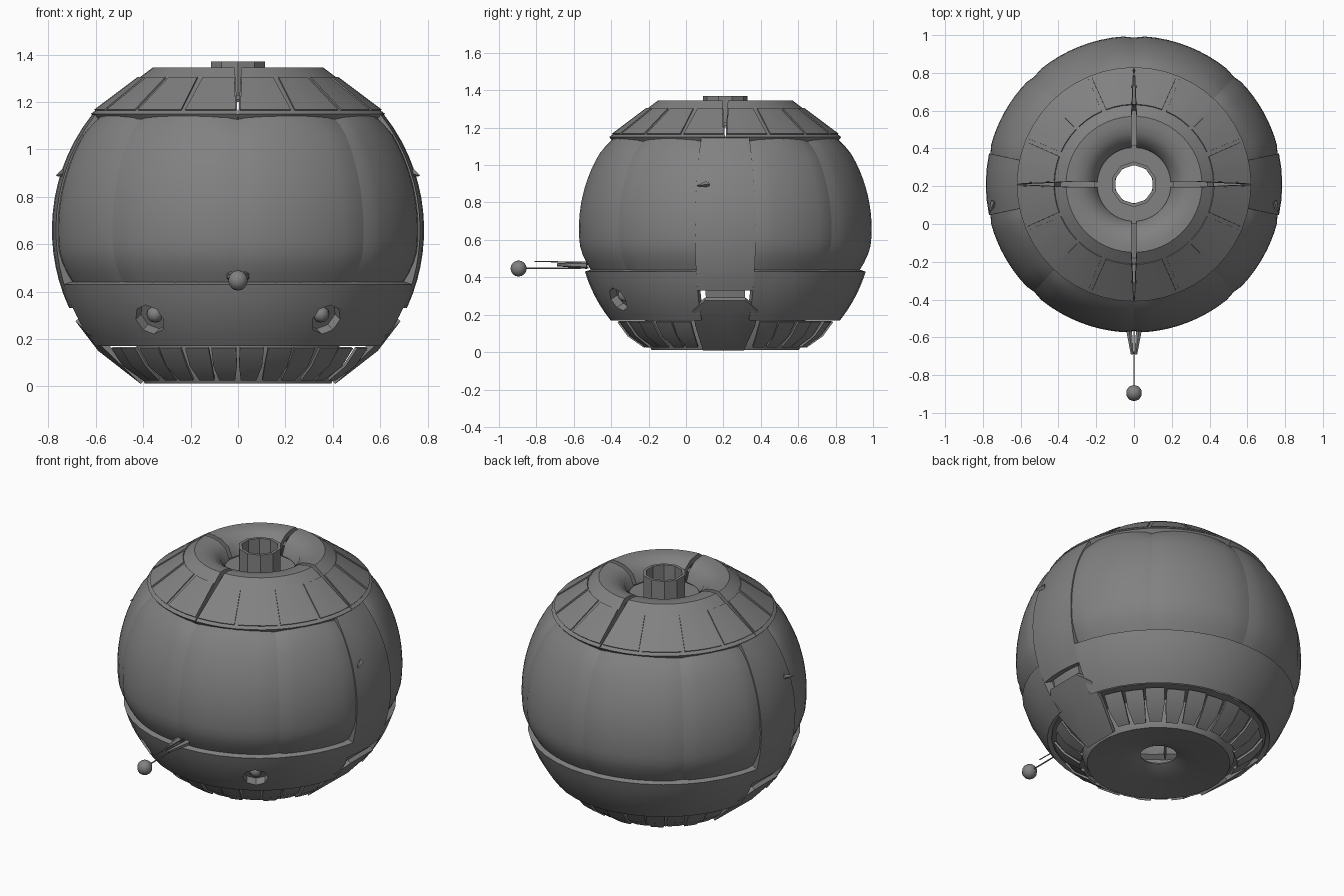
import bpy, bmesh, math
from mathutils import Vector

if "Cube" in bpy.data.objects:
    bpy.data.objects.remove(bpy.data.objects["Cube"])

CY, CZ, RAD = 0.21, 0.66, 0.785      # hull sphere
GREY = (0.22, 0.22, 0.22, 1)
mat = bpy.data.materials.new("hull_grey")
mat.use_nodes = True
mat.diffuse_color = GREY
mat.node_tree.nodes["Principled BSDF"].inputs["Base Color"].default_value = GREY


def activate(ob):
    bpy.ops.object.select_all(action='DESELECT')
    ob.select_set(True)
    bpy.context.view_layer.objects.active = ob


def finish(name, bm, thick=0, smooth=35):
    """Turn a bmesh into an object, thicken it inward and shade it."""
    me = bpy.data.meshes.new(name)
    bm.to_mesh(me)
    bm.free()
    ob = bpy.data.objects.new(name, me)
    bpy.context.collection.objects.link(ob)
    me.materials.append(mat)
    activate(ob)
    if thick:
        mod = ob.modifiers.new("thickness", 'SOLIDIFY')
        mod.thickness = thick
        mod.offset = -1
        bpy.ops.object.modifier_apply(modifier=mod.name)
    bpy.ops.object.shade_smooth_by_angle(angle=math.radians(smooth))
    return ob


def spot(angle, r, z):
    """Point at an angle from the front, a radius and a height."""
    a = math.radians(angle)
    return Vector((r * math.sin(a), CY - r * math.cos(a), z))


def sphere_r(z):
    return math.sqrt(RAD ** 2 - (z - CZ) ** 2)


def shell(name, a0, a1, steps, profile, thick=0.0, dent=None):
    """Sweep (radius, height, angular inset) points between two angles."""
    bm = bmesh.new()
    rows = []
    for j, (r, z, inset) in enumerate(profile):
        row = []
        for i in range(steps + 1):
            u = i / steps
            d = dent(u, j / (len(profile) - 1)) if dent else 0
            row.append(bm.verts.new(spot(a0 + inset + (a1 - a0 - 2 * inset) * u, r - d, z)))
        rows.append(row)
    for low, high in zip(rows, rows[1:]):
        for i in range(steps):
            bm.faces.new((low[i], low[i + 1], high[i + 1], high[i]))
    bmesh.ops.remove_doubles(bm, verts=bm.verts, dist=0.0001)
    return finish(name, bm, thick)


def sphere_profile(z0, z1, n):
    return [(sphere_r(z), z, 0) for z in (z0 + (z1 - z0) * k / n for k in range(n + 1))]


def pillow(u, v):
    """Sink the edges of a padded panel."""
    side = max(0, 1 - min(u, 1 - u) / 0.12)
    low, top = max(0, 1 - v / 0.2), max(0, 1 - (1 - v) / 0.12)
    corner = min(1, 4 * abs(u - 0.5) ** 2)
    return 0.008 * side ** 2 + 0.035 * low ** 1.5 + (0.008 + 0.025 * corner) * top ** 1.5


def cone(name, start, end, r1, r2, sides=8):
    """Tapered solid between two points."""
    start, end = Vector(start), Vector(end)
    axis = end - start
    bm = bmesh.new()
    bmesh.ops.create_cone(bm, cap_ends=True, segments=sides, radius1=r1, radius2=r2,
                          depth=axis.length)
    rot = axis.to_track_quat('Z', 'Y')
    for v in bm.verts:
        v.co = rot @ v.co + (start + end) / 2
    return finish(name, bm)


def ball(name, centre, r, u=8, v=6):
    bm = bmesh.new()
    bmesh.ops.create_uvsphere(bm, u_segments=u, v_segments=v, radius=r)
    bmesh.ops.translate(bm, verts=bm.verts, vec=centre)
    return finish(name, bm, smooth=60)


# Padded wall panels and the plain strip on each side
seams = [-78, -43, 0, 43, 78]
for side, turn in (("front", 0), ("back", 180)):
    for k, (a, b) in enumerate(zip(seams, seams[1:])):
        shell(f"{side}_panel_{k + 1}", a + turn, b + turn, 10,
              sphere_profile(0.43, 1.15, 16), 0.05, pillow)
for side, turn in (("left", 90), ("right", -90)):
    shell(f"{side}_strip", turn - 12, turn + 12, 4, sphere_profile(0.33, 1.15, 14), 0.05)
    shell(f"{side}_slot_block", turn - 9, turn + 9, 4,
          [(0.655, 0.24, 0), (0.675, 0.34, 0)], 0.05)

# Lower bands
bands = {n: shell(f"{n}_lower_band", t - 78, t + 78, 18, sphere_profile(0.17, 0.43, 6), 0.05)
         for n, t in (("front", 0), ("back", 180))}

# Eye sockets cut in the front band, with a cup and a lens
for side, angle in (("left", 33), ("right", -33)):
    centre = spot(angle, sphere_r(0.28), 0.28)
    out = (centre - Vector((0, CY, CZ))).normalized()
    cutter = cone("eye_cutter", centre - out * 0.12, centre + out * 0.1, 0.07, 0.07)
    activate(bands["front"])
    mod = bands["front"].modifiers.new("socket", 'BOOLEAN')
    mod.operation, mod.solver, mod.object = 'DIFFERENCE', 'EXACT', cutter
    bpy.ops.object.modifier_apply(modifier=mod.name)
    bpy.data.objects.remove(cutter)
    cone(f"{side}_eye_cup", centre - out * 0.09, centre - out * 0.05, 0.06, 0.078)
    ball(f"{side}_eye_lens", centre - out * 0.05, 0.035)
activate(bands["front"])
bpy.ops.object.shade_smooth_by_angle(angle=math.radians(35))

# Roof quarters with tapering gaps, dished toward the well
roof = [(0.62, 1.15, 0.2), (0.49, 1.2475, 0.9), (0.36, 1.345, 2.2), (0.32, 1.345, 2.5),
        (0.27, 1.335, 3), (0.22, 1.30, 3.5), (0.195, 1.24, 4)]
for q in range(4):
    shell(f"roof_quarter_{q + 1}", q * 90, q * 90 + 90, 12, roof, 0.035)
    for t in range(4):
        a = q * 90 + t * 22.5
        shell(f"roof_tile_{q + 1}_{t + 1}", a, a + 22.5, 3,
              [(0.606, 1.168, 0.9), (0.424, 1.3045, 1.4 if 0 < t < 3 else 2)], 0.008)

# Well floor and open collar
shell("well_floor", 0, 360, 16, [(0.21, 1.23, 0), (0.11, 1.23, 0)], 0.02)
shell("collar", 0, 360, 10,
      [(0.12, 1.2, 0), (0.12, 1.37, 0), (0.102, 1.37, 0), (0.102, 1.2, 0)])

# Underside bowl with a central opening
shell("underside", 0, 360, 30,
      [(0.1, 0.065, 0), (0.15, 0.045, 0), (0.22, 0.035, 0), (0.32, 0.02, 0), (0.395, 0.012, 0),
       (0.42, 0.06, 0), (0.43, 0.17, 0), (0.59, 0.18, 0)], 0.01)

# Ring of overlapping bottom slats, left open for the side shields
for k in range(30):
    mid = k * 12 + 6
    if abs(math.sin(math.radians(mid))) > math.cos(math.radians(18)):
        continue
    push = 0.012 * (k % 2)
    shell(f"bottom_slat_{k + 1}", mid - 6, mid + 6, 2,
          [(0.425 + push, 0.025, 1.6), (0.51 + push, 0.085, 0.5), (0.565 + push, 0.16, 0.8)], 0.012)

# Side shields
outline = [(-0.12, 0.01), (0.1, 0.01), (0.16, 0.14), (0.175, 0.22), (0.11, 0.275),
           (-0.11, 0.275), (-0.175, 0.22), (-0.16, 0.14)]
for side, s in (("left", 1), ("right", -1)):
    bm = bmesh.new()
    ring = [bm.verts.new((s * (0.41 + 1.04 * (z - 0.01)), CY + y, z)) for y, z in outline]
    hub = bm.verts.new((s * 0.59, CY, 0.15))
    for a, b in zip(ring, ring[1:] + ring[:1]):
        bm.faces.new((a, b, hub) if s > 0 else (b, a, hub))
    finish(f"{side}_shield", bm, 0.025)
    # Small fin on the side strip
    cone(f"{side}_fin", (s * 0.74, 0.12, 0.9), (s * 0.765, 0.06, 0.89), 0.018, 0.003, 4)

# Front probe: ball, twin rods and bracket prongs
ball("probe_ball", (0, -0.895, 0.447), 0.043, 10, 8)
cone("probe_rod_lower", (0, -0.87, 0.448), (0, -0.52, 0.45), 0.004, 0.004, 6)
cone("probe_rod_upper", (0, -0.81, 0.485), (0, -0.52, 0.48), 0.003, 0.003, 6)
for side, s in (("left", 1), ("right", -1)):
    cone(f"{side}_probe_prong", (s * 0.03, -0.53, 0.465), (s * 0.01, -0.69, 0.467), 0.02, 0.008, 6)
